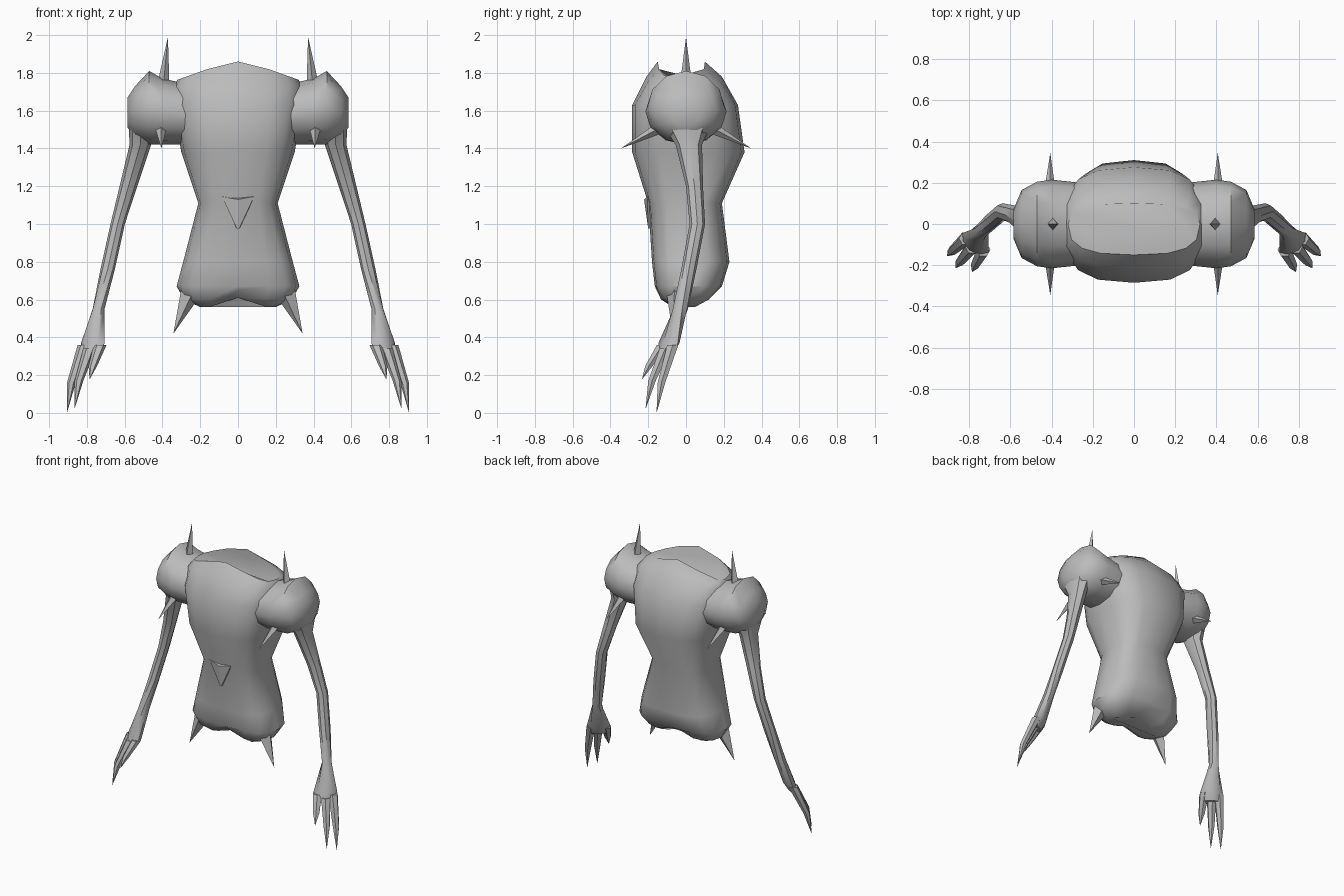
import bpy, bmesh, math
from mathutils import Vector

if "Cube" in bpy.data.objects:
    bpy.data.objects.remove(bpy.data.objects["Cube"])

grey = bpy.data.materials.new("stone grey")
grey.diffuse_color = (0.5, 0.5, 0.5, 1)
grey.use_nodes = True
grey.node_tree.nodes["Principled BSDF"].inputs["Base Color"].default_value = grey.diffuse_color


def loft(name, rings, mirror=True, angle=40):
    """Skin a list of equal-length point rings and cap both ends."""
    bm = bmesh.new()
    vs = [[bm.verts.new(p) for p in r] for r in rings]
    n = len(vs[0])
    for a, b in zip(vs, vs[1:]):
        for i in range(n):
            bm.faces.new((a[i], a[(i + 1) % n], b[(i + 1) % n], b[i]))
    bm.faces.new(vs[0][::-1])
    bm.faces.new(vs[-1])
    bmesh.ops.remove_doubles(bm, verts=bm.verts, dist=1e-5)
    bmesh.ops.recalc_face_normals(bm, faces=bm.faces)
    me = bpy.data.meshes.new(name)
    bm.to_mesh(me)
    bm.free()
    me.materials.append(grey)
    ob = bpy.data.objects.new(name, me)
    bpy.context.collection.objects.link(ob)
    bpy.ops.object.select_all(action='DESELECT')
    ob.select_set(True)
    bpy.context.view_layer.objects.active = ob
    bpy.ops.object.shade_smooth_by_angle(angle=math.radians(angle))
    if mirror:
        ob.modifiers.new("mirror", 'MIRROR')
    return ob


def flat_ring(x, y, z, ra, rb, n=8, turn=0.0):
    """Horizontal ellipse turned about z."""
    out = []
    for i in range(n):
        t = math.tau * i / n
        u, v = ra * math.cos(t), rb * math.sin(t)
        out.append((x + u * math.cos(turn) - v * math.sin(turn),
                    y + u * math.sin(turn) + v * math.cos(turn), z))
    return out


def spike(name, base, tip, r, n=4):
    """Flat-sided pyramid from base centre to tip."""
    b, t = Vector(base), Vector(tip)
    q = (t - b).to_track_quat('Z', 'Y')
    ring = [b + q @ Vector((r * math.cos(math.tau * i / n), r * math.sin(math.tau * i / n), 0))
            for i in range(n)]
    bm = bmesh.new()
    vs = [bm.verts.new(p) for p in ring]
    top = bm.verts.new(t)
    bm.faces.new(vs[::-1])
    for i in range(n):
        bm.faces.new((vs[i], vs[(i + 1) % n], top))
    me = bpy.data.meshes.new(name)
    bm.to_mesh(me)
    bm.free()
    me.materials.append(grey)
    ob = bpy.data.objects.new(name, me)
    bpy.context.collection.objects.link(ob)
    ob.modifiers.new("mirror", 'MIRROR')


# torso: boxy rings (height, half width, front, back, edge drop)
def torso_ring(z, hx, yf, yb, drop, n=16):
    out = []
    for i in range(n):
        t = math.tau * i / n
        c, s = math.cos(t), math.sin(t)
        x = hx * math.copysign(abs(c) ** 0.7, c)
        y = (yb if s > 0 else -yf) * math.copysign(abs(s) ** 0.7, s)
        dz = -drop * max(0, abs(x) - 0.05) / 0.28
        # two rounded leg stumps below, with a raised middle
        if z < 0.65:
            dz = 0.05 * max(0, 1 - abs(x) / 0.15)
        out.append((x, y, z + dz))
    return out


loft("torso", [torso_ring(*r) for r in (
    (0.56, 0.20, -0.09, 0.06, 0), (0.60, 0.285, -0.14, 0.13, 0),
    (0.67, 0.325, -0.165, 0.19, 0), (0.80, 0.29, -0.18, 0.23, 0),
    (1.11, 0.21, -0.20, 0.19, 0), (1.38, 0.30, -0.285, 0.31, 0),
    (1.63, 0.345, -0.285, 0.275, 0), (1.78, 0.345, -0.21, 0.19, 0.05),
    (1.86, 0.32, -0.15, 0.10, 0.10))], mirror=False)

# rounded shoulders, lofted sideways (x, bottom, top, half depth)
shoulder = []
for x, lo, hi, hy in ((0.26, 1.42, 1.74, 0.20), (0.40, 1.42, 1.77, 0.215),
                      (0.47, 1.42, 1.81, 0.205), (0.545, 1.46, 1.73, 0.165),
                      (0.585, 1.51, 1.67, 0.07)):
    shoulder.append([(x, hy * math.sin(math.tau * i / 12),
                      (lo + hi) / 2 + (hi - lo) / 2 * math.cos(math.tau * i / 12))
                     for i in range(12)])
loft("shoulder", shoulder, angle=50)

# arm running down to the palm
loft("arm", [flat_ring(*r[:5], turn=r[5]) for r in (
    (0.51, 0.00, 1.55, 0.07, 0.14, 0), (0.517, 0.015, 1.42, 0.057, 0.07, 0),
    (0.58, 0.045, 1.20, 0.047, 0.045, 0), (0.637, 0.06, 1.00, 0.038, 0.041, 0),
    (0.69, 0.015, 0.76, 0.038, 0.04, 0), (0.738, -0.03, 0.55, 0.033, 0.042, 0.3),
    (0.768, -0.09, 0.37, 0.078, 0.04, 0.64), (0.785, -0.11, 0.31, 0.06, 0.028, 0.64))])

# three clawed fingers
for name, pts in (
        ("outer_finger", ((0.815, -0.07, 0.36), (0.882, -0.13, 0.16), (0.905, -0.155, 0.005))),
        ("middle_finger", ((0.785, -0.11, 0.34), (0.842, -0.18, 0.17), (0.865, -0.213, 0.025))),
        ("thumb", ((0.73, -0.125, 0.36), (0.768, -0.195, 0.25), (0.785, -0.232, 0.18)))):
    loft(name, [flat_ring(*p, r, r, 6) for p, r in zip(pts, (0.034, 0.023, 0.001))])

# shoulder and hip spikes
spike("shoulder_top_spike", (0.395, 0, 1.74), (0.371, 0, 1.99), 0.032)
spike("shoulder_front_spike", (0.408, -0.145, 1.505), (0.406, -0.345, 1.40), 0.03)
spike("shoulder_back_spike", (0.408, 0.145, 1.505), (0.406, 0.345, 1.40), 0.03)
spike("hip_spike", (0.25, -0.05, 0.64), (0.342, -0.07, 0.42), 0.055)

# downward wedge on the belly
loft("belly_point", [
    [(-0.085, -0.17, 1.15), (-0.085, -0.205, 1.145), (0, -0.222, 1.13),
     (0.085, -0.205, 1.145), (0.085, -0.17, 1.15)],
    [(0.006 * s, -0.17 if abs(s) == 2 else -0.20, 0.975) for s in (-2, -1, 0, 1, 2)]],
    mirror=False, angle=20)
